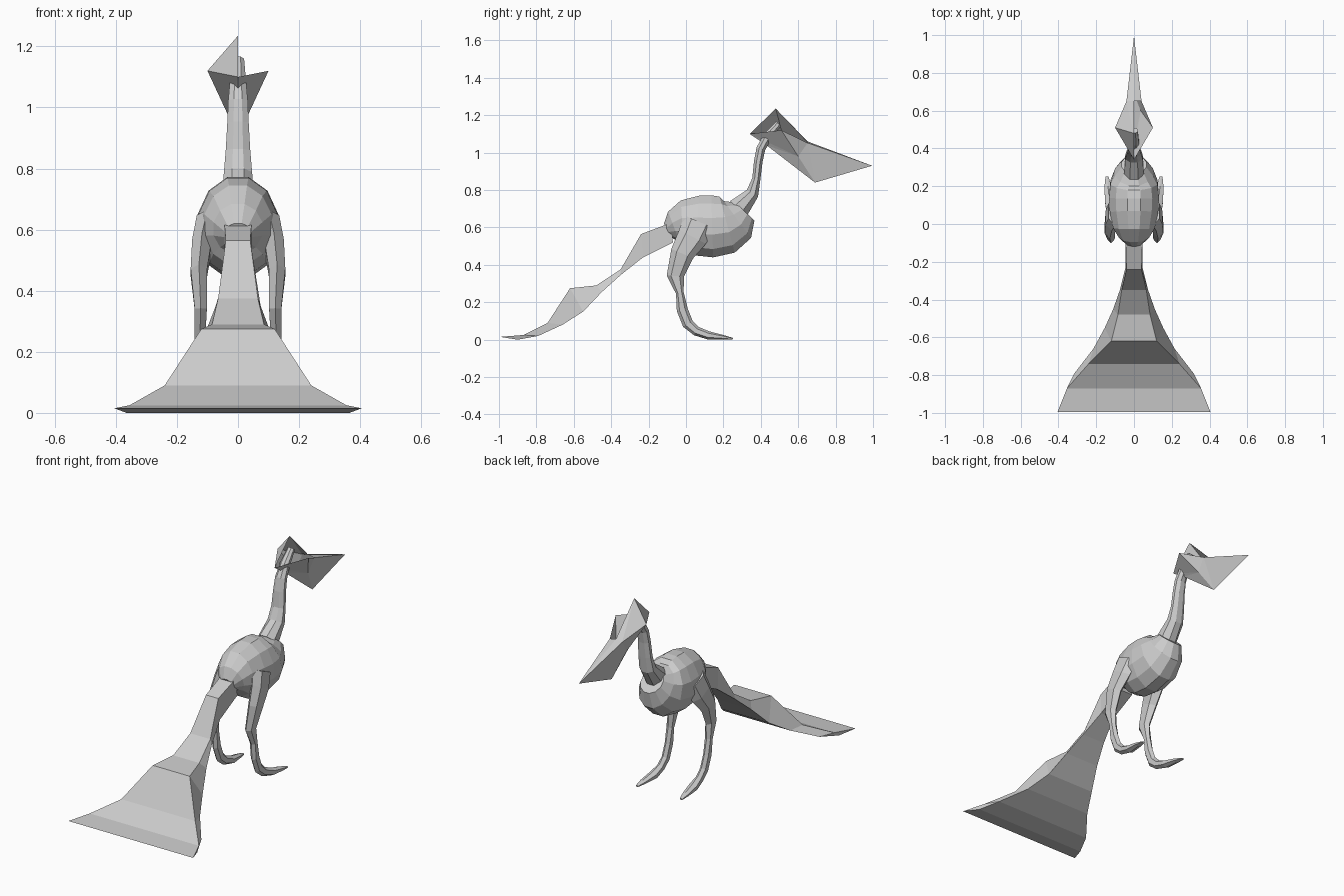
import bpy, bmesh, math
from mathutils import Vector

if "Cube" in bpy.data.objects:
    bpy.data.objects.remove(bpy.data.objects["Cube"])


def make(name, verts, faces, fix_normals=True):
    mesh = bpy.data.meshes.new(name)
    mesh.from_pydata(verts, [], faces)
    if fix_normals:
        bm = bmesh.new()
        bm.from_mesh(mesh)
        bmesh.ops.recalc_face_normals(bm, faces=bm.faces)
        bm.to_mesh(mesh)
        bm.free()
    obj = bpy.data.objects.new(name, mesh)
    bpy.context.collection.objects.link(obj)
    return obj


def loft(name, rings):
    n = len(rings[0])
    verts = [v for r in rings for v in r]
    faces = [(i * n + j, i * n + (j + 1) % n, (i + 1) * n + (j + 1) % n, (i + 1) * n + j)
             for i in range(len(rings) - 1) for j in range(n)]
    faces += [tuple(range(n)), tuple(range(len(verts) - n, len(verts)))]
    return make(name, verts, faces)


def tube(name, path, sides, side=1):
    """Path points are (x, y, z, half width in x, half thickness in profile)."""
    rings = []
    for i, (x, y, z, rx, rp) in enumerate(path):
        a, b = path[max(i - 1, 0)], path[min(i + 1, len(path) - 1)]
        t = Vector((0, b[1] - a[1], b[2] - a[2])).normalized()
        up = Vector((0, -t.z, t.y))
        k = 1 / math.cos(math.pi / sides)
        ring = []
        for j in range(sides):
            ang = 2 * math.pi * (j + 0.5) / sides
            p = Vector((x + rx * math.cos(ang) * k, y, z)) + up * (rp * math.sin(ang) * k)
            ring.append((side * p.x, p.y, p.z))
        rings.append(ring)
    return loft(name, rings)


# egg-shaped body: (y, top z, bottom z, half width)
body = [(-0.10, .625, .545, .045), (-0.065, .69, .515, .08), (-0.02, .745, .485, .11),
        (.06, .77, .45, .128), (.14, .772, .44, .132), (.22, .77, .46, .125),
        (.275, .765, .52, .10), (.315, .755, .615, .065)]
tube("body", [(0, y, (t + b) / 2, w, (t - b) / 2) for y, t, b, w in body], 12)

# curved neck
tube("neck", [(0, .28, .70, .052, .06), (0, .355, .782, .046, .035), (0, .376, .86, .04, .022),
              (0, .386, .95, .035, .023), (0, .40, 1.02, .032, .024),
              (0, .435, 1.085, .026, .024), (0, .495, 1.155, .02, .018)], 8)

# legs with feet
leg = [(.10, .07, .63, .035, .075), (.118, .035, .55, .032, .07), (.128, -.02, .46, .027, .055),
       (.122, -.057, .34, .02, .04), (.125, -.033, .25, .018, .018), (.125, -.02, .16, .017, .026),
       (.125, .01, .085, .017, .026), (.126, .055, .046, .018, .022), (.13, .12, .023, .024, .019),
       (.138, .20, .013, .018, .010), (.143, .25, .005, .008, .004)]
for label, s in (("left", -1), ("right", 1)):
    tube(label + "_leg", leg, 6, s)

# fanned tail: top edge (y, z, half width), bottom edge (y, z, half width)
tail = [(-.08, .625, .045, -.07, .52, .045), (-.24, .565, .04, -.23, .44, .045),
        (-.35, .375, .065, -.35, .345, .075), (-.48, .29, .085, -.45, .255, .11),
        (-.62, .275, .12, -.55, .15, .155), (-.74, .09, .24, -.66, .08, .215),
        (-.87, .025, .355, -.79, .02, .315), (-.995, .015, .405, -.90, .0, .365)]
loft("tail", [[(-w, y, z), (w, y, z), (v, q, h), (-v, q, h)] for y, z, w, q, h, v in tail])

# head and beak: centre points, then paired side points
centre = {"top": (.48, 1.235), "back": (.34, 1.10), "brow": (.65, 1.06),
          "tip": (.995, .93), "jaw": (.69, .84), "throat": (.43, 1.04)}
pairs = {"cheek": (.10, .51, 1.12), "gape": (.04, .65, 1.052), "hinge": (.035, .60, .98)}
skin = [("back", "cheek", "hinge"), ("back", "hinge", "throat"), ("cheek", "gape", "hinge"),
        ("gape", "tip", "jaw"), ("gape", "jaw", "hinge"), ("hinge", "jaw", "throat"),
        ("brow", "tip", "gape")]
crown = [("top", "back", "cheek"), ("top", "cheek", "gape"), ("top", "gape", "brow")]
names = list(centre) + [(k, s) for k in pairs for s in (-1, 1)]
verts = [(0, y, z) for y, z in centre.values()]
verts += [(s * x, y, z) for x, y, z in pairs.values() for s in (-1, 1)]
faces = []
for s in (-1, 1):
    # the crown covers only the left side
    for tri in skin + (crown if s < 0 else []):
        faces.append([names.index((k, s) if k in pairs else k) for k in tri])
make("head", verts, faces)
